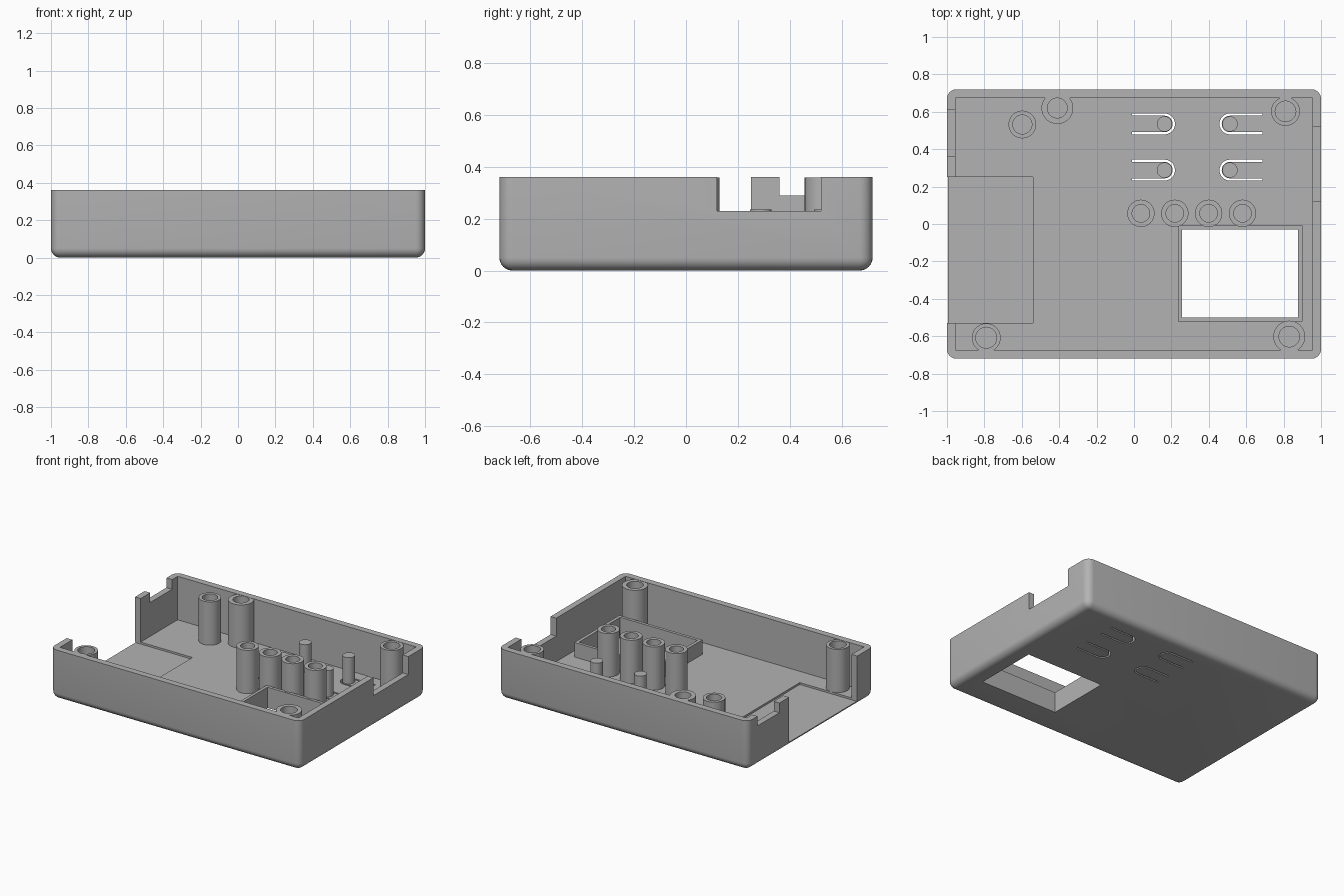
import bpy, bmesh, math

if "Cube" in bpy.data.objects:
    bpy.data.objects.remove(bpy.data.objects["Cube"])

H, FLOOR = 0.36, 0.045
grey = bpy.data.materials.new("grey plastic")
grey.diffuse_color = (0.45, 0.45, 0.45, 1)
grey.use_nodes = True
grey.node_tree.nodes["Principled BSDF"].inputs["Base Color"].default_value = grey.diffuse_color


def finish(bm, name):
    bmesh.ops.recalc_face_normals(bm, faces=bm.faces)
    mesh = bpy.data.meshes.new(name)
    bm.to_mesh(mesh)
    bm.free()
    mesh.materials.append(grey)
    ob = bpy.data.objects.new(name, mesh)
    bpy.context.collection.objects.link(ob)
    return ob


def box(name, x0, x1, y0, y1, z0, z1, bevel=0):
    bm = bmesh.new()
    bmesh.ops.create_cube(bm, size=1)
    for v in bm.verts:
        v.co.x = x1 if v.co.x > 0 else x0
        v.co.y = y1 if v.co.y > 0 else y0
        v.co.z = z1 if v.co.z > 0 else z0
    if bevel:  # round everything but the top rim
        edges = [e for e in bm.edges if min(v.co.z for v in e.verts) < z1 - 1e-4]
        bmesh.ops.bevel(bm, geom=edges, offset=bevel, segments=6, profile=0.5, affect='EDGES')
    return finish(bm, name)


def prism(name, pts, z0, z1):
    bm = bmesh.new()
    face = bm.faces.new([bm.verts.new((x, y, z0)) for x, y in pts])
    ext = bmesh.ops.extrude_face_region(bm, geom=[face])
    for v in ext["geom"]:
        if isinstance(v, bmesh.types.BMVert):
            v.co.z = z1
    return finish(bm, name)


def arc(cx, cy, r, a0, a1, n):
    return [(cx + r * math.cos(a0 + (a1 - a0) * i / n),
             cy + r * math.sin(a0 + (a1 - a0) * i / n)) for i in range(n + 1)]


def disc(name, x, y, r, z0, z1, n=40):
    return prism(name, arc(x, y, r, 0, 2 * math.pi, n)[:-1], z0, z1)


def cut(target, cutter):
    bpy.context.view_layer.objects.active = target
    mod = target.modifiers.new("cut", 'BOOLEAN')
    mod.operation, mod.solver, mod.object = 'DIFFERENCE', 'EXACT', cutter
    bpy.ops.object.modifier_apply(modifier=mod.name)
    bpy.data.objects.remove(cutter)


def smooth(ob):
    bpy.ops.object.select_all(action='DESELECT')
    ob.select_set(True)
    bpy.context.view_layer.objects.active = ob
    bpy.ops.object.shade_smooth_by_angle(angle=math.radians(30))


# Tray with cavity, side openings and window
WINDOW = (0.257, 0.877, -0.50, -0.03)
tray = box("tray", -1, 1, -0.72, 0.72, 0, H, 0.05)
cut(tray, box("cavity", -0.955, 0.955, -0.673, 0.673, FLOOR, 1))
cut(tray, box("left_opening", -1.1, -0.54, -0.53, 0.25, 0.031, 1))
cut(tray, box("left_notch", -1.1, -0.9, 0.36, 0.61, 0.29, 1))
cut(tray, box("right_notch", 0.9, 1.1, 0.12, 0.52, 0.23, 1))
cut(tray, box("window", *WINDOW, -1, 1))

# Spring buttons: U-shaped slots in the floor with a pin on each tongue
R, r, HALF = 0.056, 0.044, math.pi / 2
for x, side in ((0.163, 1), (0.513, -1)):
    for y in (0.535, 0.288):
        outer = [(-0.173, -R)] + arc(0, 0, R, -HALF, HALF, 14) + [(-0.173, R)]
        inner = [(-0.173, r)] + arc(0, 0, r, HALF, -HALF, 14) + [(-0.173, -r)]
        cut(tray, prism("slot", [(x + side * px, y + py) for px, py in outer + inner], -1, 1))
        smooth(disc("button_pin", x, y, 0.041, FLOOR - 0.01, 0.235))
smooth(tray)

# Raised frame around the window
frame = box("window_frame", 0.235, 0.9, -0.522, -0.008, FLOOR - 0.01, 0.15)
cut(frame, box("window", *WINDOW, -1, 1))

# Hollow screw bosses and posts: x, y, outer radius, bore radius
TUBES = [("screw_boss", -0.41, 0.62, 0.085, 0.053), ("screw_boss", 0.81, 0.602, 0.077, 0.055),
         ("screw_boss", -0.79, -0.608, 0.077, 0.056), ("screw_boss", 0.83, -0.602, 0.085, 0.055),
         ("post", -0.597, 0.532, 0.074, 0.051)]
TUBES += [("post", 0.037 + 0.181 * i, 0.057, 0.073, 0.047) for i in range(4)]
for name, x, y, ro, ri in TUBES:
    tube = disc(name, x, y, ro, FLOOR - 0.01, H - 0.002)
    cut(tube, disc("bore", x, y, ri, FLOOR, 1))
    smooth(tube)
